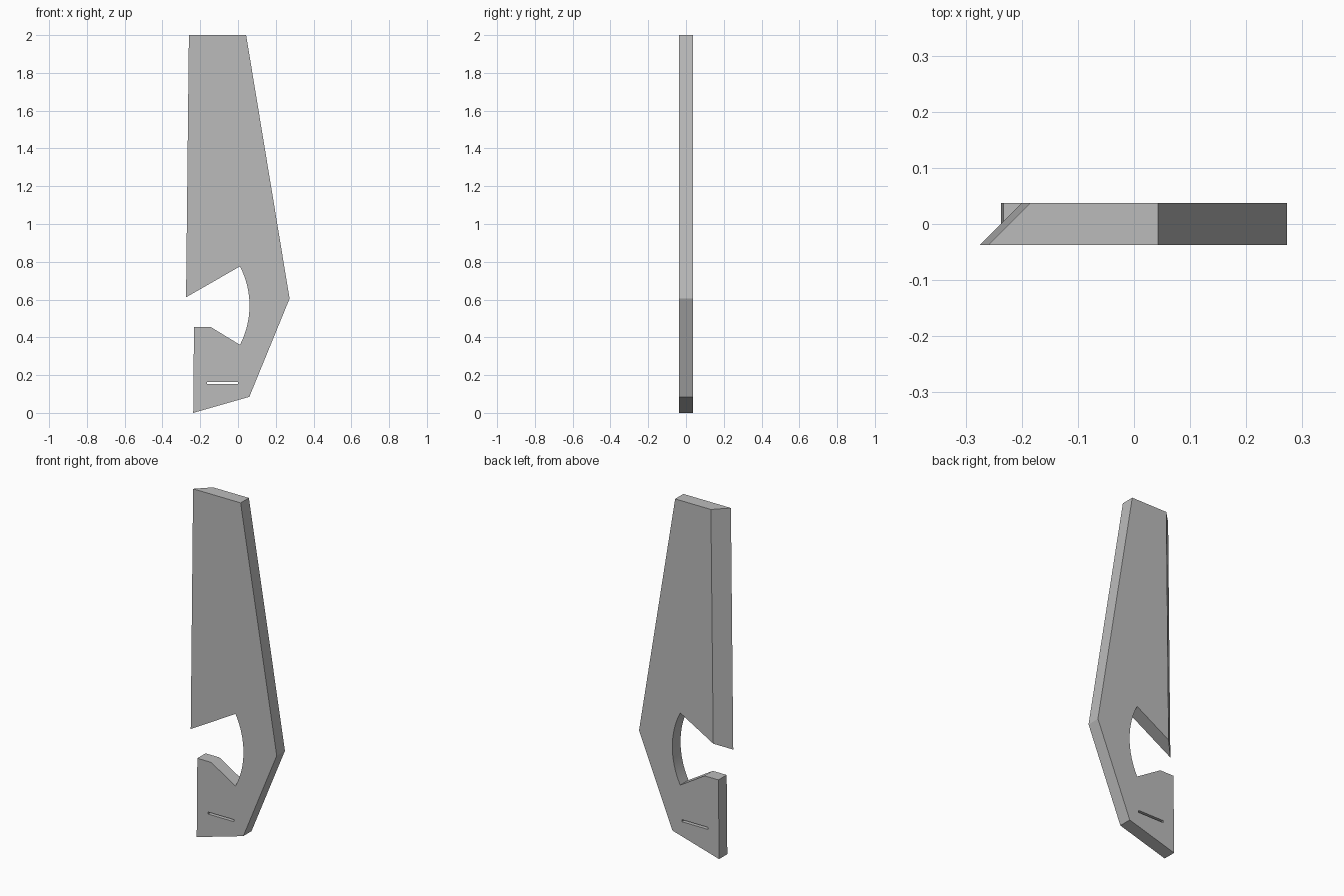
import bpy
import bmesh
import math

cube = bpy.data.objects.get("Cube")
if cube:
    bpy.data.objects.remove(cube, do_unlink=True)

HALF = 0.0375          # half the plate thickness
BEVEL = 2 * HALF       # 45 degree slant across the thickness

grey = bpy.data.materials.new("plain_grey")
grey.use_nodes = True
colour = (0.5, 0.5, 0.5, 1)
grey.diffuse_color = colour
grey.node_tree.nodes["Principled BSDF"].inputs["Base Color"].default_value = colour


def prism(name, front, back, half):
    """Solid between two matching (x, z) outlines at y = -half and y = +half."""
    bm = bmesh.new()
    a = [bm.verts.new((x, -half, z)) for x, z in front]
    b = [bm.verts.new((x, half, z)) for x, z in back]
    bm.faces.new(a)
    bm.faces.new(b[::-1])
    for i in range(len(a)):
        j = (i + 1) % len(a)
        bm.faces.new((a[j], a[i], b[i], b[j]))
    bmesh.ops.recalc_face_normals(bm, faces=bm.faces)
    mesh = bpy.data.meshes.new(name)
    bm.to_mesh(mesh)
    bm.free()
    mesh.materials.append(grey)
    obj = bpy.data.objects.new(name, mesh)
    bpy.context.collection.objects.link(obj)
    return obj


# Curved inner end of the notch, from its lower to its upper corner
radius, sweep, steps = 0.453, math.radians(27.3), 16
arc = []
for i in range(steps + 1):
    t = -sweep + 2 * sweep * i / steps
    arc.append((0.061 - radius + radius * math.cos(t), 0.568 + radius * math.sin(t)))

# Outline: outer edge, slanted blade edge, notch and lower hook
outer = [(-0.237, 0), (0.06, 0.085), (0.273, 0.605), (0.043, 2)]
hook = [(-0.145, 0.455), (-0.233, 0.455)]
top_corner, tip = (-0.26, 2), (-0.275, 0.612)
slope = (arc[-1][1] - tip[1]) / (arc[-1][0] - tip[0])
back_edge = [(top_corner[0] + BEVEL, 2), (tip[0] + BEVEL, tip[1] + BEVEL * slope)]
rest = arc[::-1] + hook
plate = prism("notched_plate", outer + [top_corner, tip] + rest,
              outer + back_edge + rest, HALF)

# Thin through slot in the lower hook
slot = [(-0.165, 0.152), (0, 0.152), (0, 0.164), (-0.165, 0.164)]
cutter = prism("slot_cutter", slot, slot, 2 * HALF)
cutter.hide_render = True
cut = plate.modifiers.new("slot", "BOOLEAN")
cut.operation = "DIFFERENCE"
cut.solver = "EXACT"
cut.object = cutter
bpy.context.view_layer.objects.active = plate
plate.select_set(True)
bpy.ops.object.modifier_apply(modifier=cut.name)
bpy.data.objects.remove(cutter, do_unlink=True)

# Smooth along the notch curve, crisp corners elsewhere
bpy.ops.object.shade_smooth_by_angle(angle=math.radians(15))
